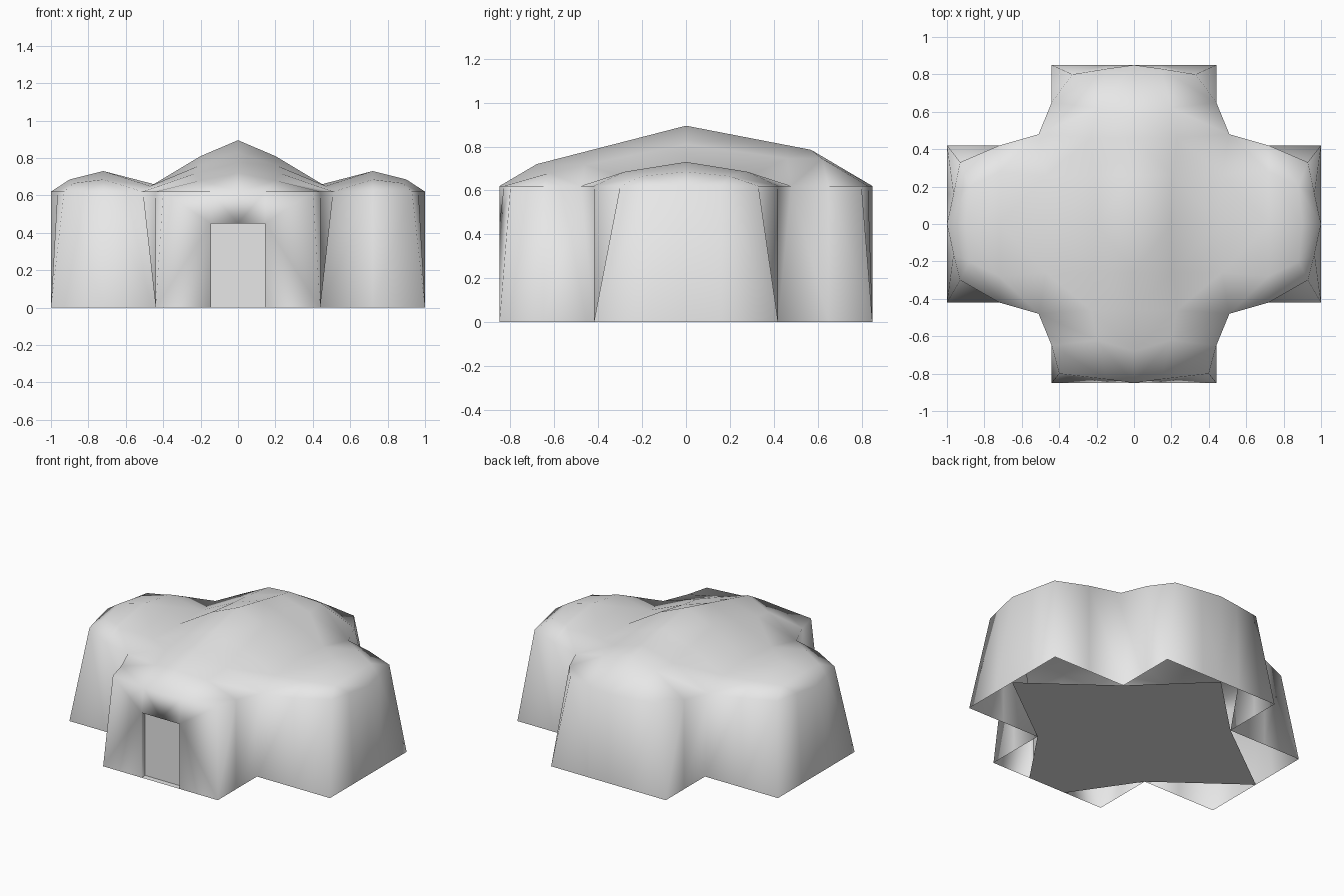
import bpy
import bmesh
from mathutils import Vector

if "Cube" in bpy.data.objects:
    bpy.data.objects.remove(bpy.data.objects["Cube"], do_unlink=True)

# Dimensions of the cross-shaped plan
ARM_X, ARM_Y = 0.44, 0.85
WING_X, WING_Y = 1.0, 0.42
EAVE = 0.62
DOOR_X, DOOR_Z, DOOR_DEPTH = 0.145, 0.45, 0.04

canvas = bpy.data.materials.new("light grey canvas")
canvas.use_nodes = True
grey = (0.8, 0.8, 0.8, 1)
canvas.diffuse_color = grey
canvas.node_tree.nodes["Principled BSDF"].inputs["Base Color"].default_value = grey


def add_face(bm, points):
    """Add a face, dropping repeated corner points."""
    unique = []
    for p in map(Vector, points):
        if all((p - q).length > 1e-4 for q in unique):
            unique.append(p)
    if len(unique) > 2:
        bm.faces.new([bm.verts.new(p) for p in unique])


def finish(bm, name, smooth):
    """Weld the half shell, turn it into an object and mirror it across x."""
    bmesh.ops.remove_doubles(bm, verts=bm.verts, dist=1e-4)
    bmesh.ops.recalc_face_normals(bm, faces=bm.faces)
    mesh = bpy.data.meshes.new(name)
    bm.to_mesh(mesh)
    bm.free()
    mesh.materials.append(canvas)
    for poly in mesh.polygons:
        poly.use_smooth = smooth
    obj = bpy.data.objects.new(name, mesh)
    bpy.context.collection.objects.link(obj)
    mirror = obj.modifiers.new("mirror", "MIRROR")
    mirror.use_clip = True
    mirror.merge_threshold = 0.001
    return obj


def ground(x, y):
    return (x, y, 0)


# Cross-section over the middle of both wings
ridge_row = [(0, 0, 0.895), (0.2, 0, 0.81), (0.45, 0, 0.66),
             (0.72, 0, 0.73), (0.9, 0, 0.685), (WING_X, 0, EAVE)]


def roof_rows(s, corner_x, hip_y, hip_z, wing_corner):
    """Roof sections from the end of an arm to the middle; s is -1 front, 1 back."""
    def ridge(y):
        return 0.895 + (hip_z - 0.895) * y / hip_y
    end = [(0, s * ARM_Y, EAVE), (DOOR_X, s * 0.83, EAVE), (corner_x, s * 0.8, EAVE)]
    hip = [(0, s * hip_y, hip_z), (0.2, s * 0.62, hip_z - 0.04), (ARM_X, s * 0.65, EAVE)]
    tip = (0.93, s * wing_corner, EAVE)
    valley = [(0, s * 0.46, ridge(0.46)), (0.23, s * 0.46, ridge(0.46) - 0.06),
              (0.51, s * 0.48, EAVE), (0.72, s * WING_Y, EAVE), tip, tip]
    shoulder = [(0, s * 0.26, ridge(0.26)), (0.21, s * 0.26, ridge(0.26) - 0.07),
                (0.47, s * 0.26, 0.65), (0.72, s * 0.28, 0.685),
                (0.88, s * 0.2, 0.665), (0.965, s * 0.16, EAVE)]
    return [end, hip, valley, shoulder, ridge_row]


# Shell: roof and walls in one smooth skin
bm = bmesh.new()
ends = ((-1, 0.40, 0.68, 0.72, 0.30), (1, 0.33, 0.57, 0.785, 0.33))
for s, corner_x, hip_y, hip_z, wing_corner in ends:
    rows = roof_rows(s, corner_x, hip_y, hip_z, wing_corner)
    for a, b in zip(rows, rows[1:]):
        for i in range(min(len(a), len(b)) - 1):
            add_face(bm, (a[i], a[i + 1], b[i + 1], b[i]))

    # Side walls follow the eave down to the square-cornered plan
    end, hip, valley, shoulder, middle = rows
    eave = [end[2], hip[2], valley[2], valley[3], valley[4], shoulder[5], middle[5]]
    base = [ground(ARM_X, s * ARM_Y), ground(ARM_X, s * 0.65), ground(ARM_X, s * WING_Y),
            ground(0.72, s * WING_Y), ground(WING_X, s * WING_Y),
            ground(WING_X, s * 0.16), ground(WING_X, 0)]
    for i in range(len(eave) - 1):
        add_face(bm, (base[i], base[i + 1], eave[i + 1], eave[i]))

    # End walls: plain at the back, with a doorway at the front
    y = s * ARM_Y
    jamb, head = ground(DOOR_X, y), (DOOR_X, y, DOOR_Z)
    if s > 0:
        add_face(bm, (ground(0, y), jamb, end[1], end[0]))
        add_face(bm, (jamb, base[0], end[2], end[1]))
    else:
        inner = y + DOOR_DEPTH
        add_face(bm, ((0, y, DOOR_Z), head, end[1], end[0]))
        add_face(bm, (head, base[0], end[2], end[1]))
        add_face(bm, (jamb, base[0], head))
        add_face(bm, (jamb, head, (DOOR_X, inner, DOOR_Z), ground(DOOR_X, inner)))
        add_face(bm, ((0, y, DOOR_Z), head, (DOOR_X, inner, DOOR_Z), (0, inner, DOOR_Z)))
finish(bm, "tent_shell", True)

# Door panel set back in the doorway
bm = bmesh.new()
y = DOOR_DEPTH - ARM_Y
add_face(bm, (ground(0, y), ground(DOOR_X, y), (DOOR_X, y, DOOR_Z), (0, y, DOOR_Z)))
finish(bm, "door_panel", False)

# Ground sheet, leaving the outer corners open
bm = bmesh.new()
rim = [ground(0, -ARM_Y), ground(DOOR_X, -ARM_Y), ground(ARM_X, -WING_Y),
       ground(WING_X, 0), ground(ARM_X, WING_Y), ground(0, ARM_Y)]
for a, b in zip(rim, rim[1:]):
    add_face(bm, (ground(0, 0), b, a))
finish(bm, "ground_sheet", False)
